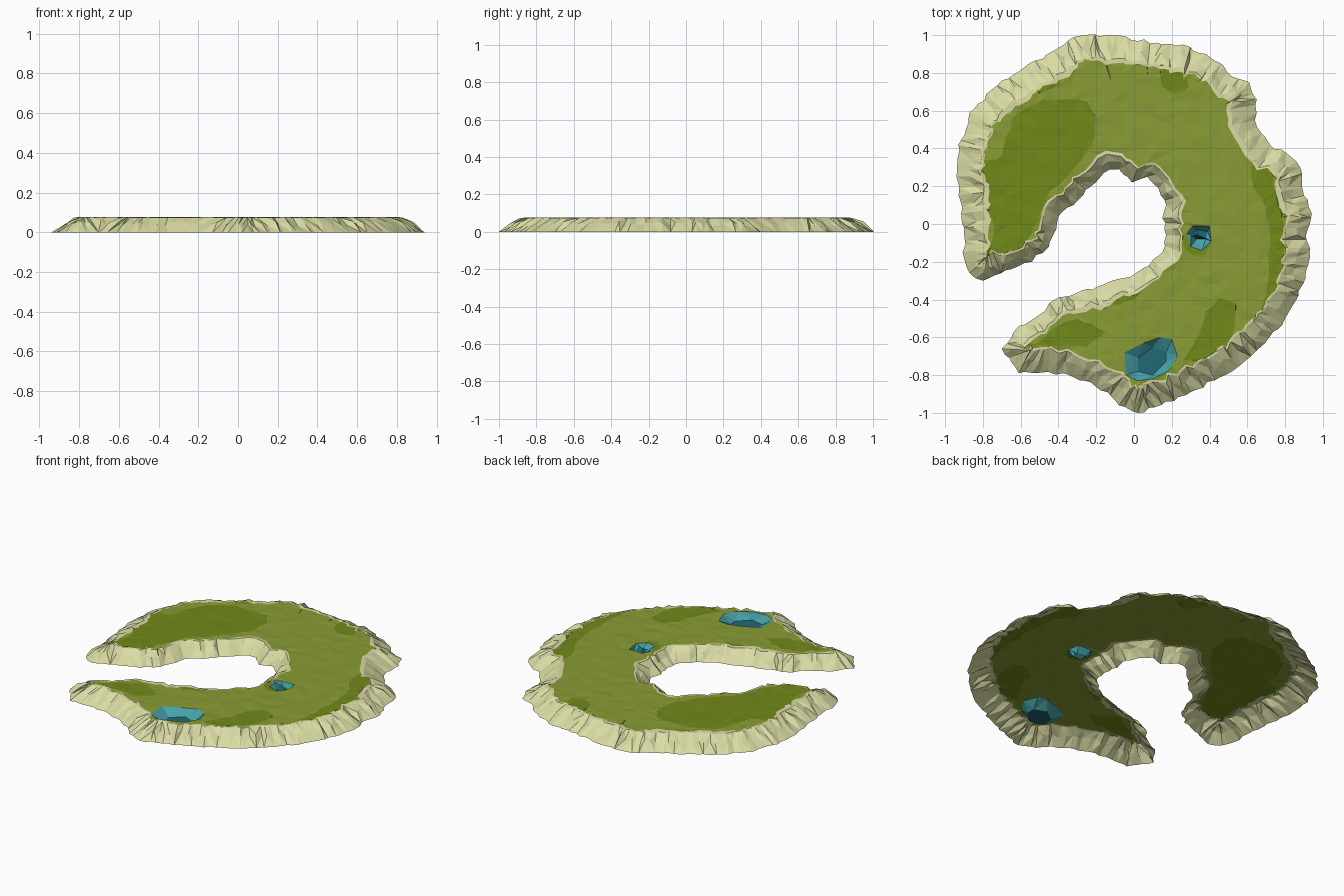
import bpy, math, random
from mathutils import Vector, noise
from mathutils.geometry import delaunay_2d_cdt

if "Cube" in bpy.data.objects:
    bpy.data.objects.remove(bpy.data.objects["Cube"])

random.seed(4)
TOP = 0.075


def material(name, rgb):
    m = bpy.data.materials.new(name)
    m.diffuse_color = (*rgb, 1)
    m.use_nodes = True
    m.node_tree.nodes["Principled BSDF"].inputs["Base Color"].default_value = m.diffuse_color
    return m


SAND = material("sand", (0.70, 0.71, 0.37))
GRASS = material("grass", (0.25, 0.33, 0.035))
DARK = material("dark_grass", (0.165, 0.25, 0.010))
SHALLOW = material("shallow_water", (0.06, 0.36, 0.40))
DEEP = material("deep_water", (0.014, 0.14, 0.18))


def rough(pts, step, amp):
    """Subdivide a closed outline and jitter the added points."""
    out = []
    for i, p in enumerate(pts):
        a, b = Vector(p), Vector(pts[(i + 1) % len(pts)])
        n = max(1, round((b - a).length / step))
        for k in range(n):
            q = a.lerp(b, k / n)
            if k:
                q += Vector((random.uniform(-amp, amp), random.uniform(-amp, amp)))
            out.append(q)
    return out


def inside(p, poly):
    hit = False
    for i in range(len(poly)):
        a, b = poly[i - 1], poly[i]
        if (a[1] > p[1]) != (b[1] > p[1]):
            if p[0] < (b[0] - a[0]) * (p[1] - a[1]) / (b[1] - a[1]) + a[0]:
                hit = not hit
    return hit


def make_object(name, verts, faces, mats, ids):
    up = []
    for f in faces:
        a, b, c = (Vector(verts[i]) for i in f[:3])
        up.append(f if (b - a).cross(c - a).z >= 0 else f[::-1])
    me = bpy.data.meshes.new(name)
    me.from_pydata(verts, [], up)
    for m in mats:
        me.materials.append(m)
    for p, i in zip(me.polygons, ids):
        p.material_index = i
    ob = bpy.data.objects.new(name, me)
    bpy.context.collection.objects.link(ob)


# Shoreline of the crescent, clockwise: outer coast, then the bay
outer = [(-.80, -.30), (-.87, -.26), (-.90, -.18), (-.90, -.02), (-.94, .25), (-.93, .42),
         (-.89, .50), (-.87, .59), (-.70, .76), (-.58, .83), (-.37, .95), (-.32, .99),
         (-.14, 1.0), (.12, .96), (.26, .95), (.38, .90), (.46, .85), (.52, .78), (.61, .75),
         (.65, .66), (.64, .55), (.72, .42), (.80, .38), (.88, .30), (.90, .15), (.94, .06),
         (.91, -.06), (.93, -.15), (.91, -.25), (.87, -.38), (.80, -.50), (.62, -.70),
         (.52, -.78), (.30, -.89), (.11, -.97), (.02, -1.0), (-.08, -.96), (-.14, -.89),
         (-.26, -.83), (-.38, -.79), (-.61, -.79)]
bay = [(-.70, -.66), (-.61, -.54), (-.50, -.48), (-.42, -.40), (-.16, -.32), (-.02, -.28),
       (.08, -.22), (.15, -.15), (.17, -.06), (.15, .03), (.17, .10), (.13, .19), (.07, .25),
       (-.01, .22), (-.08, .29), (-.16, .27), (-.32, .10), (-.40, .04), (-.45, -.12),
       (-.54, -.20), (-.65, -.24)]
base = rough(outer + bay, 0.035, 0.009)
N = len(base)


def bay_side(p):
    return p.x < .25 and -.62 < p.y < .32 and p.x > -.68


# Inset rings up the cliff: shore, ledge, plateau edge, grass edge
shore, ledge, rim, lawn = [], [], [], []
for i, p in enumerate(base):
    d = (base[(i + 3) % N] - base[i - 3]).normalized()
    inward = Vector((d.y, -d.x))
    w = .078 if bay_side(p) else .12
    w *= random.uniform(.88, 1.12)
    shore.append(p)
    ledge.append(p + inward * w * random.uniform(.4, .66))
    rim.append(p + inward * w)
    extra = .012 + .03 * max(0, noise.noise((p.x * 5, p.y * 5, 2)) - .3 * inward.y)
    lawn.append(p + inward * (w + extra))

verts, faces = [], []
for ring, z, dz in ((shore, 0, 0), (ledge, .043, .012), (rim, TOP, 0)):
    verts += [(p.x, p.y, z + random.uniform(-dz, dz)) for p in ring]
for r in range(2):
    for i in range(N):
        a, b = r * N + i, r * N + (i + 1) % N
        quad = (a, b, b + N, a + N)
        k = random.randint(0, 1)
        faces += [(quad[k], quad[k + 1], quad[k + 2]), (quad[k], quad[k + 2], quad[(k + 3) % 4])]
make_object("cliff", verts, faces, [SAND], [0] * len(faces))

# Outlines of darker grass
patches = [
    [(-.62, .58), (-.48, .66), (-.25, .65), (-.20, .56), (-.22, .42), (-.33, .28), (-.44, .18),
     (-.50, .05), (-.55, -.06), (-.62, -.13), (-.78, -.19), (-.74, .0), (-.80, .1), (-.81, .33),
     (-.70, .36), (-.68, .46)],
    [(.14, .84), (.25, .85), (.29, .72), (.22, .69), (.15, .73)],
    [(.62, .31), (.72, .30), (.80, -.05), (.78, -.3), (.62, -.56), (.70, -.36), (.72, -.12),
     (.70, .08), (.63, .20)],
    [(.45, -.39), (.54, -.42), (.53, -.55), (.46, -.66), (.35, -.73), (.26, -.72), (.35, -.58),
     (.38, -.46)],
    [(-.53, -.64), (-.42, -.55), (-.30, -.50), (-.15, -.57), (-.25, -.65), (-.40, -.65)],
    [(.26, -.05), (.27, -.13), (.32, -.17), (.37, -.16), (.41, -.09), (.34, -.06)],
    [(-.16, -.41), (.05, -.33), (.0, -.40), (-.08, -.43)],
    [(-.54, .75), (-.40, .80), (-.39, .74), (-.5, .69)],
]
patches = [rough(p, .045, .008) for p in patches]

# Ponds: bank outline and the deep floor inside it
ponds = [
    ([(-.04, -.80), (-.05, -.68), (.05, -.63), (.14, -.60), (.20, -.61), (.23, -.70),
      (.18, -.78), (.10, -.82), (.02, -.83)],
     [(.02, -.78), (.02, -.71), (.10, -.65), (.17, -.68), (.17, -.73), (.10, -.80)]),
    ([(.28, -.05), (.31, -.01), (.40, -.01), (.41, -.09), (.36, -.14), (.30, -.12)],
     [(.31, -.05), (.33, -.03), (.39, -.04), (.38, -.08), (.33, -.08)]),
]
banks = [[Vector(p) for p in b] for b, f in ponds]
floors = [[Vector(p) for p in f] for b, f in ponds]

# Plateau: one triangulation cut along every outline
points, edges = [], []
for loop in [rim, lawn] + patches + banks + floors:
    s = len(points)
    points += loop
    edges += [(s + i, s + (i + 1) % len(loop)) for i in range(len(loop))]
for i in range(-14, 15):
    for j in range(-14, 15):
        q = Vector((i, j)) * .065 + Vector((random.uniform(-.02, .02), random.uniform(-.02, .02)))
        if inside(q, lawn) and not any(inside(q, b) for b in banks):
            points.append(q)
co, _, tris, orig, _, _ = delaunay_2d_cdt(points, edges, [], 0, 1e-5)
deep = {tuple(round(c, 4) for c in p) for f in floors for p in f}
edge = {tuple(round(c, 4) for c in p) for p in rim}
verts = []
for p in co:
    key = tuple(round(c, 4) for c in p)
    z = TOP if key in edge else TOP + random.uniform(-.002, .003)
    if key in deep:
        z = .035
    verts.append((p.x, p.y, z))

land, land_ids, water, water_ids = [], [], [], []
for t in tris:
    c = (co[t[0]] + co[t[1]] + co[t[2]]) / 3
    if not inside(c, rim):
        continue
    if any(inside(c, b) for b in banks):
        water.append(t)
        water_ids.append(int(any(inside(c, f) for f in floors)))
    else:
        land.append(t)
        land_ids.append(0 if not inside(c, lawn) else 2 if any(inside(c, p) for p in patches) else 1)


def part(name, tri, mats, ids):
    used = sorted({i for t in tri for i in t})
    new = {o: n for n, o in enumerate(used)}
    make_object(name, [verts[i] for i in used], [tuple(new[i] for i in t) for t in tri], mats, ids)


part("meadow", land, [SAND, GRASS, DARK], land_ids)
part("ponds", water, [SHALLOW, DEEP], water_ids)
